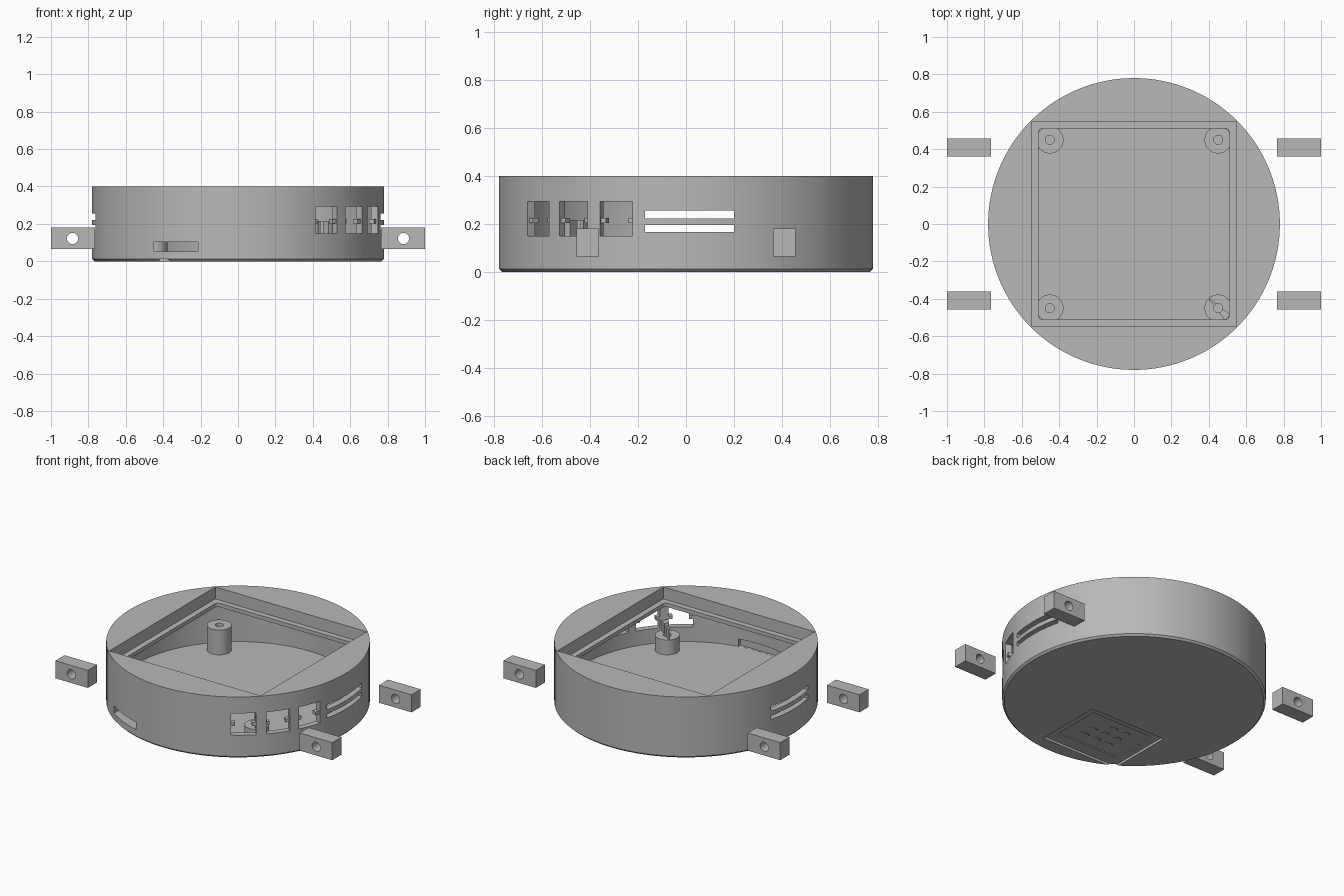
import bpy, bmesh, math
from mathutils import Matrix, Vector

if "Cube" in bpy.data.objects:
    bpy.data.objects.remove(bpy.data.objects["Cube"])

grey = bpy.data.materials.new("plain_grey")
grey.use_nodes = True
tone = (0.48, 0.48, 0.48, 1)
grey.diffuse_color = tone
grey.node_tree.nodes["Principled BSDF"].inputs["Base Color"].default_value = tone


def make(name, bm):
    mesh = bpy.data.meshes.new(name)
    bmesh.ops.recalc_face_normals(bm, faces=bm.faces)
    bm.to_mesh(mesh)
    bm.free()
    mesh.materials.append(grey)
    ob = bpy.data.objects.new(name, mesh)
    bpy.context.collection.objects.link(ob)
    return ob


def box(name, low, high, turn=0.0, corner=0.0):
    """Box between two corners, optionally turned about the z axis."""
    low, high = Vector(low), Vector(high)
    bm = bmesh.new()
    bmesh.ops.create_cube(bm, size=1)
    bmesh.ops.scale(bm, vec=high - low, verts=bm.verts)
    bmesh.ops.translate(bm, vec=(low + high) / 2, verts=bm.verts)
    if corner:
        edges = [e for e in bm.edges if abs(e.verts[0].co.z - e.verts[1].co.z) > 0.01]
        bmesh.ops.bevel(bm, geom=edges, offset=corner, segments=4, profile=0.5, affect='EDGES')
    bmesh.ops.rotate(bm, matrix=Matrix.Rotation(turn, 3, 'Z'), verts=bm.verts)
    return make(name, bm)


def rod(name, x, y, z0, z1, r, sides=32, chamfer=0.0):
    bm = bmesh.new()
    bmesh.ops.create_cone(bm, cap_ends=True, segments=sides, radius1=r, radius2=r, depth=z1 - z0)
    if chamfer:
        rim = [e for e in bm.edges if all(v.co.z < 0 for v in e.verts)]
        bmesh.ops.bevel(bm, geom=rim, offset=chamfer, segments=1, affect='EDGES')
    bmesh.ops.translate(bm, vec=(x, y, (z0 + z1) / 2), verts=bm.verts)
    return make(name, bm)


def cut(ob, cutter, keep=False):
    mod = ob.modifiers.new("cut", 'BOOLEAN')
    mod.operation = 'DIFFERENCE'
    mod.solver = 'EXACT'
    mod.object = cutter
    bpy.context.view_layer.objects.active = ob
    bpy.ops.object.modifier_apply(modifier=mod.name)
    if not keep:
        bpy.data.objects.remove(cutter)


def smooth(ob):
    bpy.ops.object.select_all(action='DESELECT')
    ob.select_set(True)
    bpy.context.view_layer.objects.active = ob
    bpy.ops.object.shade_smooth_by_angle(angle=math.radians(30))


FLOOR, CEILING, R = 0.053, 0.297, 0.78

# Round case: hollow drum with a stepped square opening in the lid
body = rod("case_body", 0, 0, 0, 0.4, R, 128, 0.012)
cut(body, rod("cavity", 0, 0, FLOOR, CEILING, 0.74, 128))
cut(body, box("lid_recess", (-0.547, -0.547, 0.322), (0.547, 0.547, 0.5)))
cut(body, box("lid_opening", (-0.51, -0.51, 0.2), (0.51, 0.51, 0.5), corner=0.02))

# Vent slots through both sides
for z0, z1 in ((0.167, 0.195), (0.222, 0.255)):
    cut(body, box("vent", (-1, -0.17, z0), (1, 0.2, z1)))

# Pocket behind the front wall that breaks out as a slot
cut(body, box("front_slot", (-0.45, -0.75, 0.0535), (0.13, -0.55, 0.102)))

# Cover recess underneath, with a deeper inner panel
cut(body, box("cover_recess", (-0.42, -0.68, -0.1), (0.13, -0.23, 0.015)))
cut(body, box("cover_panel", (-0.36, -0.6, -0.1), (0.08, -0.28, 0.022)))
cut(body, box("cover_latch", (-0.39, -0.48, -0.1), (-0.35, -0.4, 0.022)))

# Corner posts with screw holes
posts = {}
for sx, side in ((1, "left"), (-1, "right")):
    for sy, end in ((1, "back"), (-1, "front")):
        post = rod(f"post_{end}_{side}", 0.45 * sx, 0.45 * sy, FLOOR - 0.005, 0.215, 0.073)
        cut(post, rod("screw_hole", 0.45 * sx, 0.45 * sy, 0.08, 0.3, 0.024))
        posts[end, side] = post

# Three socket windows, also cutting into the nearest post
for i, degrees in enumerate((-52.6, -37.2, -22)):
    a = math.radians(degrees)
    window = box("window", (0.5, -0.0735, 0.15), (0.9, 0.0735, 0.293), a)
    cut(body, window, keep=True)
    cut(posts["front", "left"], window)
    for s in (-1, 1):
        y0, y1 = sorted((s * 0.05, s * 0.078))
        box(f"window_tab_{i}_{s}", (0.735, y0, 0.203), (0.765, y1, 0.225), a)

smooth(body)
for post in posts.values():
    smooth(post)

# Curved ridges on the cover underneath
for i in range(8):
    cx, cy = -0.23 + 0.09 * (i % 3), -0.52 + 0.08 * (i // 3)
    bm = bmesh.new()
    rows = []
    for k in range(9):
        t = math.pi * (0.15 + 0.7 * k / 8)
        rows.append([bm.verts.new((cx + r * math.cos(t), cy + r * math.sin(t) * 0.7, z))
                     for r, z in ((0.036, 0.024), (0.036, 0.017), (0.03, 0.017), (0.03, 0.024))])
    for p, q in zip(rows, rows[1:]):
        for j in range(4):
            bm.faces.new((p[j], p[j - 1], q[j - 1], q[j]))
    bm.faces.new(rows[0])
    bm.faces.new(rows[-1])
    make(f"cover_ridge_{i}", bm)

# Four separate mounting lugs with cross holes
for sx, side in ((1, "left"), (-1, "right")):
    for sy, end in ((1, "back"), (-1, "front")):
        xs = sorted((0.765 * sx, sx))
        ys = sorted((0.362 * sy, 0.456 * sy))
        lug = box(f"lug_{end}_{side}", (xs[0], ys[0], 0.065), (xs[1], ys[1], 0.18))
        hole = rod("lug_hole", 0, 0, -0.2, 0.2, 0.03)
        hole.rotation_euler.x = math.pi / 2
        hole.location = (0.885 * sx, 0.41 * sy, 0.122)
        bpy.context.view_layer.update()
        cut(lug, hole)
        smooth(lug)
